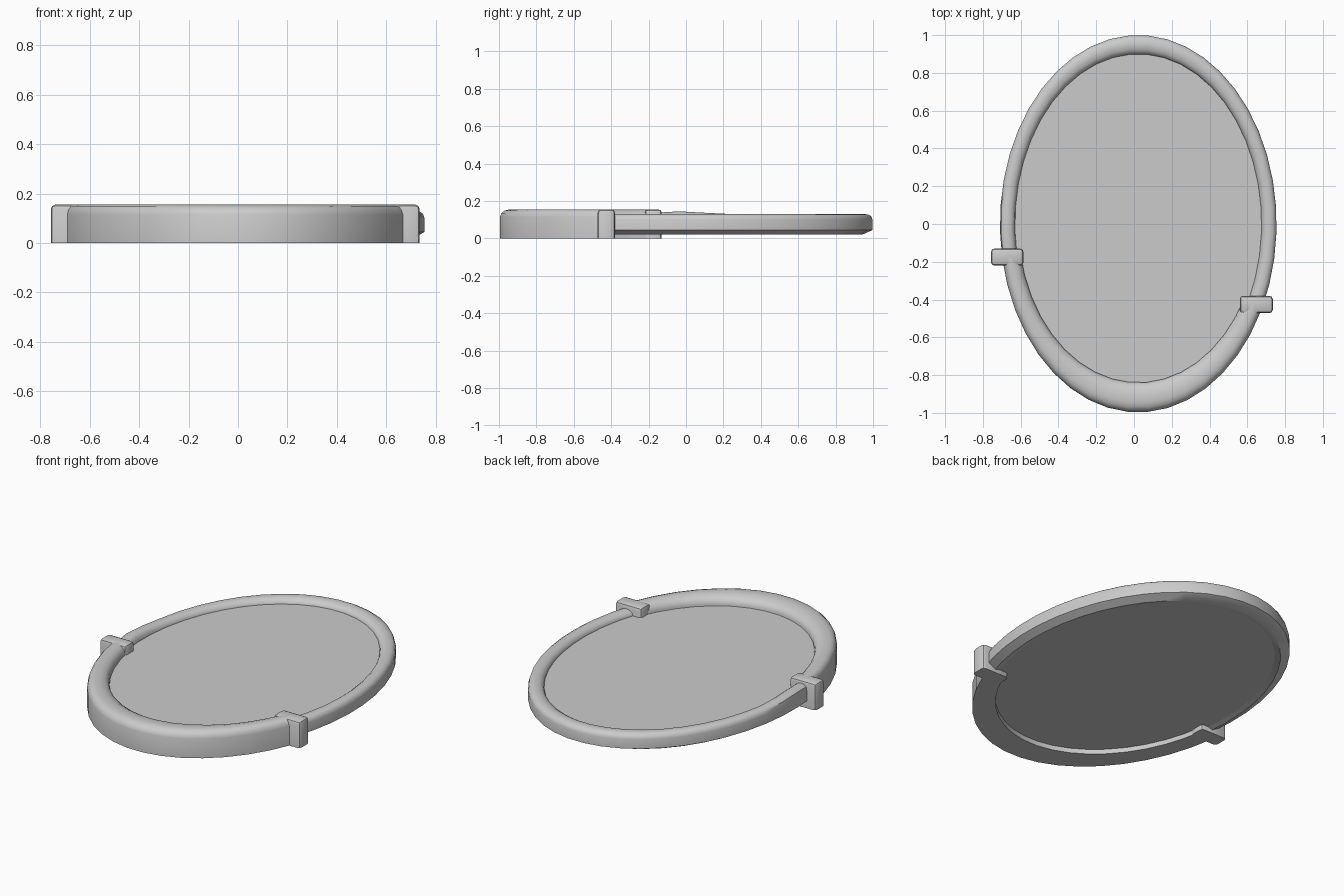
import bpy, bmesh, math

if "Cube" in bpy.data.objects:
    bpy.data.objects.remove(bpy.data.objects["Cube"])

CX = 0.0225          # the oval sits slightly right of the clasp centre
SEG = 44

grey = bpy.data.materials.new("plain_grey")
grey.diffuse_color = (0.6, 0.6, 0.6, 1)
grey.use_nodes = True
grey.node_tree.nodes["Principled BSDF"].inputs["Base Color"].default_value = grey.diffuse_color


def finish(name, bm, angle=40):
    bmesh.ops.recalc_face_normals(bm, faces=bm.faces[:])
    me = bpy.data.meshes.new(name)
    bm.to_mesh(me)
    bm.free()
    ob = bpy.data.objects.new(name, me)
    bpy.context.collection.objects.link(ob)
    me.materials.append(grey)
    bpy.ops.object.select_all(action='DESELECT')
    ob.select_set(True)
    bpy.context.view_layer.objects.active = ob
    bpy.ops.object.shade_smooth_by_angle(angle=math.radians(angle))
    return ob


def oval_arc(name, inner, outer, t0, t1, profile, bump=0):
    """Sweep a profile of (fraction from inner to outer, z) along an oval arc."""
    bm = bmesh.new()
    n = max(3, round(SEG * (t1 - t0) / math.tau))
    rings = []
    for i in range(n + 1):
        t = t0 + (t1 - t0) * i / n
        ring = []
        for f, z in profile:
            a = inner[0] + (outer[0] - inner[0]) * f
            b = inner[1] + (outer[1] - inner[1]) * f
            x, y = CX + a * math.cos(t), b * math.sin(t)
            # gentle swelling of the top on the left side
            if x < 0 and z > 0.1:
                z += bump * max(0, 1 - abs(y + 0.03) / 0.23)
            ring.append(bm.verts.new((x, y, z)))
        rings.append(ring)
    m = len(profile)
    for r, s in zip(rings, rings[1:]):
        for j in range(m):
            k = (j + 1) % m
            bm.faces.new((r[j], r[k], s[k], s[j]))
    bm.faces.new(rings[0])
    bm.faces.new(rings[-1])
    return finish(name, bm)


# Thin upper rim, running from clasp to clasp over the top
oval_arc("thin_rim", (0.653, 0.90), (0.7325, 1.0),
         -math.asin(0.45), math.pi + math.asin(0.18),
         [(0.0, 0.03), (0.45, 0.02), (1.0, 0.045), (1.0, 0.10), (0.93, 0.118),
          (0.75, 0.128), (0.5, 0.131), (0.25, 0.126), (0.07, 0.115), (0.0, 0.10)],
         bump=0.014)

# Heavy lower rim
oval_arc("thick_rim", (0.635, 0.84), (0.7325, 0.997),
         math.pi + math.asin(0.18), math.tau - math.asin(0.46),
         [(0.0, 0.0), (1.0, 0.0), (1.0, 0.115), (0.95, 0.135), (0.84, 0.149),
          (0.68, 0.155), (0.45, 0.155), (0.22, 0.147), (0.06, 0.132), (0.0, 0.11)])

# Flat oval panel
bm = bmesh.new()
bmesh.ops.create_cone(bm, cap_ends=True, segments=SEG, radius1=1, radius2=1, depth=1)
for v in bm.verts:
    v.co = (CX + 0.675 * v.co.x, 0.93 * v.co.y, 0.1 if v.co.z > 0 else 0.028)
finish("oval_panel", bm)


# Clasp blocks capping the ends of the heavy rim
def clasp(name, x0, x1, y0, y1):
    bm = bmesh.new()
    bmesh.ops.create_cube(bm, size=1)
    for v in bm.verts:
        v.co = ((x0 + x1) / 2 + v.co.x * (x1 - x0),
                (y0 + y1) / 2 + v.co.y * (y1 - y0), 0.155 if v.co.z > 0 else 0)
    top = [e for e in bm.edges if sum(v.co.z for v in e.verts) > 0.1]
    bmesh.ops.bevel(bm, geom=top, offset=0.018, segments=2, profile=0.5,
                    affect='EDGES')
    finish(name, bm)


clasp("left_clasp", -0.757, -0.585, -0.22, -0.13)
clasp("right_clasp", 0.56, 0.735, -0.472, -0.38)
